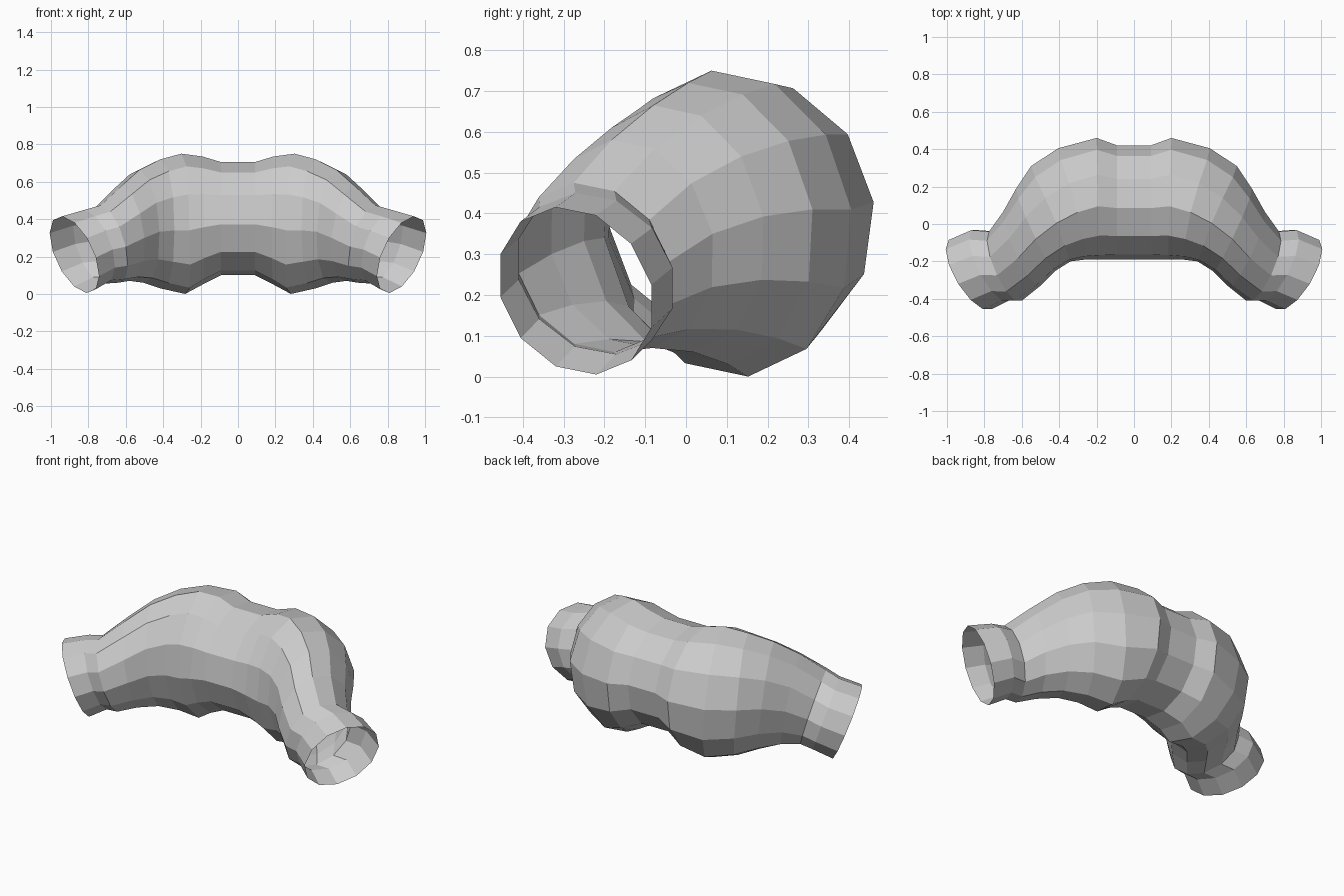
import bpy, bmesh, math
from mathutils import Vector

if "Cube" in bpy.data.objects:
    bpy.data.objects.remove(bpy.data.objects["Cube"])

SIDES = 12

# Half of the sleeve, centre to cuff:
# front x, front y, back x, back y, top z, bottom z, top lean x, top lean y,
# back lift z, inward bow of the top and bottom
RINGS = [
    (.09, -.19, .09, .42, .705, .10, .00, -.03, .03, 0),
    (.18, -.19, .20, .46, .735, .05, .00, -.04, .035, 0),
    (.26, -.19, .405, .405, .75, .00, .01, -.045, .035, .04),
    (.34, -.20, .55, .31, .72, .03, .00, -.05, .035, .03),
    (.42, -.25, .63, .19, .665, .06, .01, -.05, .03, .01),
    (.50, -.33, .70, .065, .58, .07, .02, -.05, .025, 0),
    (.60, -.41, .775, -.04, .475, .06, .045, -.05, .015, 0),
    (.67, -.41, .87, -.033, .45, .055, .05, -.05, .015, 0),
    (.76, -.455, .99, -.085, .415, .005, .065, -.05, .015, 0),
]


def ring_points(spec, mirror):
    fx, fy, bx, by, top, bottom, lean_x, lean_y, lift, bow = spec
    centre = Vector(((fx + bx) / 2, (fy + by) / 2, (top + bottom) / 2))
    up = Vector((lean_x, lean_y, (top - bottom) / 2))
    back = Vector(((bx - fx) / 2, (by - fy) / 2, lift))
    pts = []
    for i in range(SIDES):
        a = 2 * math.pi * i / SIDES
        p = centre + up * math.cos(a) + back * math.sin(a)
        p.x = mirror * (p.x - bow * math.cos(a) ** 2)
        pts.append(p)
    return pts


# Open bent tube, left cuff through to right cuff
bm = bmesh.new()
loops = [ring_points(r, -1) for r in reversed(RINGS)]
loops += [ring_points(r, 1) for r in RINGS]
loops = [[bm.verts.new(p) for p in loop] for loop in loops]
for a, b in zip(loops, loops[1:]):
    for i in range(SIDES):
        j = (i + 1) % SIDES
        bm.faces.new((a[i], a[j], b[j], b[i]))
bmesh.ops.recalc_face_normals(bm, faces=bm.faces[:])

# Make sure the normals face out of the tube
bm.normal_update()
top_face = max(bm.faces, key=lambda f: f.calc_center_median().z)
if top_face.normal.z < 0:
    bmesh.ops.reverse_faces(bm, faces=bm.faces[:])

mesh = bpy.data.meshes.new("bent_sleeve")
bm.to_mesh(mesh)
bm.free()
sleeve = bpy.data.objects.new("bent_sleeve", mesh)
bpy.context.collection.objects.link(sleeve)
